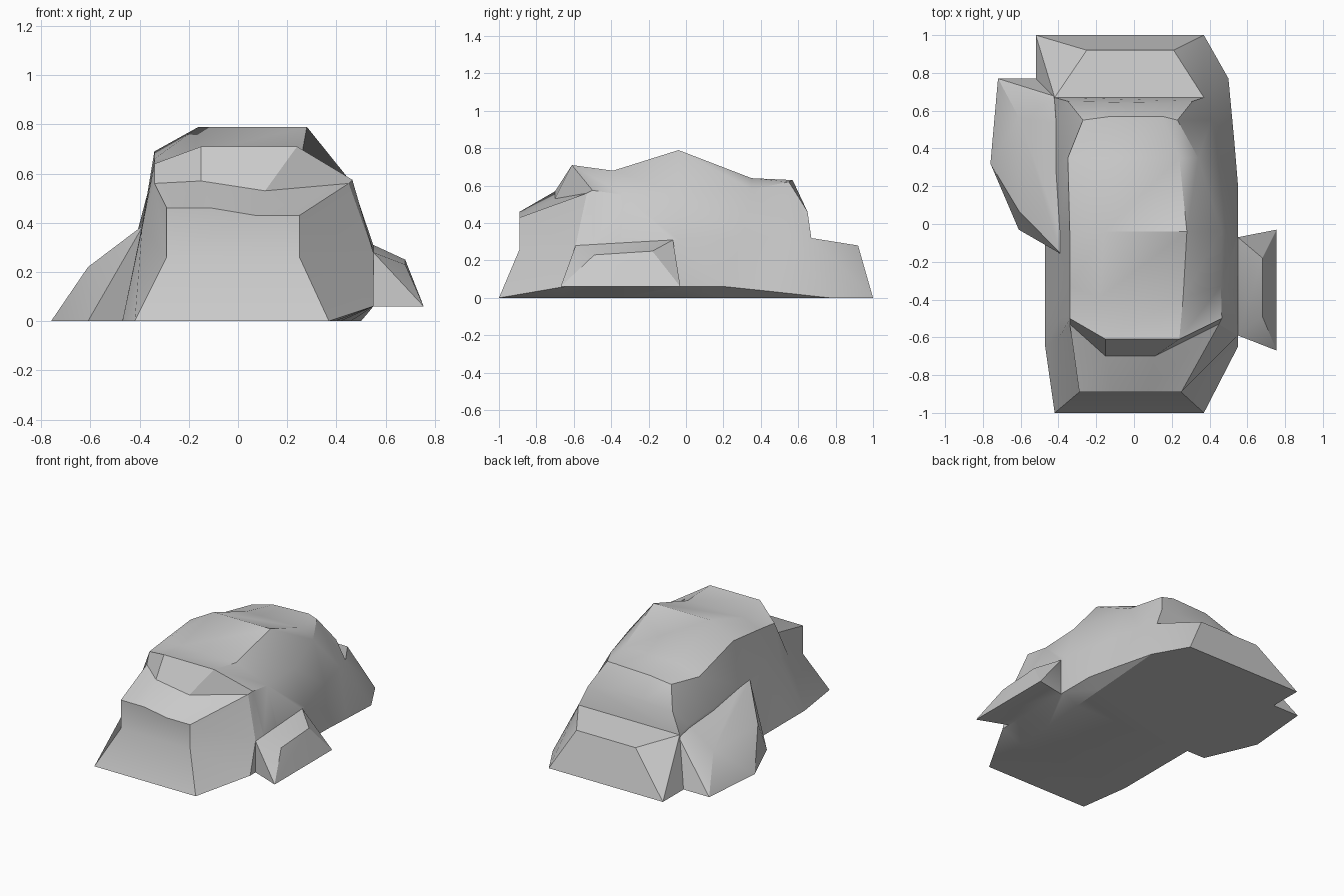
import bpy, bmesh
from math import radians

if "Cube" in bpy.data.objects:
    bpy.data.objects.remove(bpy.data.objects["Cube"])


def finish(bm, name):
    bmesh.ops.remove_doubles(bm, verts=bm.verts, dist=0.002)
    bmesh.ops.recalc_face_normals(bm, faces=bm.faces)
    me = bpy.data.meshes.new(name)
    bm.to_mesh(me)
    bm.free()
    ob = bpy.data.objects.new(name, me)
    bpy.context.collection.objects.link(ob)
    return ob


def hull(name, pts):
    bm = bmesh.new()
    vs = [bm.verts.new(p) for p in pts]
    res = bmesh.ops.convex_hull(bm, input=vs)
    loose = {g for g in res["geom_interior"] + res["geom_unused"]
             if isinstance(g, bmesh.types.BMVert)}
    bmesh.ops.delete(bm, geom=list(loose), context='VERTS')
    return finish(bm, name)


# Main boulder: arches from front to back.
# Each: y of (ground, flank, shoulder, crown), then x,z of
# left flank, left shoulder, crown left, crown right, right shoulder, right flank
ARCHES = [
    ((-1.0, -.89, -.89, -.89), [(-.29, .26), (-.29, .46), (-.11, .46), (.07, .43), (.25, .43), (.25, .26)]),
    ((-.65, -.59, -.53, -.70), [(-.39, .38), (-.34, .56), (-.15, .57), (.11, .53), (.45, .56), (.55, .28)]),
    ((-.50, -.50, -.50, -.61), [(-.39, .39), (-.34, .64), (-.15, .71), (.24, .71), (.465, .575), (.55, .28)]),
    ((-.35, -.35, -.33, -.39), [(-.39, .39), (-.34, .66), (-.18, .68), (.26, .68), (.46, .55), (.55, .29)]),
    ((-.04, -.04, -.04, -.04), [(-.39, .39), (-.34, .69), (-.16, .79), (.28, .79), (.465, .56), (.55, .31)]),
    ((.21, .30, .35, .35), [(-.41, .36), (-.35, .59), (-.18, .64), (.24, .64), (.34, .58), (.47, .32)]),
    ((.45, .55, .55, .57), [(-.41, .34), (-.27, .59), (-.12, .62), (.15, .63), (.23, .62), (.41, .33)]),
    ((.77, .67, .65, .64), [(-.42, .32), (-.35, .46), (-.12, .48), (.15, .48), (.31, .46), (.37, .32)]),
]
bm = bmesh.new()
rings = []
for i, ((yg, yf, ys, yc), prof) in enumerate(ARCHES):
    base = [(-.42 if i == 0 else -.47, yg, 0)]
    base += [(x, y, z) for (x, z), y in zip(prof, (yf, ys, yc, yc, ys, yf))]
    under = .37 + .13 * (yg + 1) / 1.77            # undercut along the right foot
    low = {0: (.37, 0), 6: (.53, .035), 7: (.50, 0)}.get(i, (.55, .06))
    base += [(low[0], yg, low[1]), (under, yg, 0)]
    rings.append([bm.verts.new(p) for p in base])
n = len(rings[0])
for a, b in zip(rings, rings[1:]):
    for j in range(n):
        k = (j + 1) % n
        bm.faces.new((a[j], a[k], b[k], b[j]))
for r in (rings[0], rings[-1]):                    # end walls
    bm.faces.new(r[1:7])
    bm.faces.new((r[0], r[1], r[6], r[7], r[8]))
boulder = finish(bm, "boulder")

# Low ledge at the back
back = hull("back_ledge", [
    (-.52, 1, 0), (.37, 1, 0), (.50, .77, 0), (-.52, .77, 0), (-.25, .92, .28), (.21, .92, .28),
    (-.42, .67, .32), (.37, .67, .32), (-.35, .6, .02), (.35, .6, .02), (-.4, .6, 0), (.4, .6, 0)])

# Outcrop leaning on the left flank
left = hull("left_outcrop", [
    (-.72, .77, 0), (-.76, .32, 0), (-.61, -.03, 0), (-.45, -.03, 0), (-.61, .565, .22), (-.61, .07, .22),
    (-.385, -.16, .39), (-.40, .67, .32), (-.5, .77, 0), (-.3, .05, .1), (-.3, .6, .1), (-.3, .6, 0)])

# Small outcrop on the right flank
right = hull("right_outcrop", [
    (.755, -.67, .06), (.755, -.03, .06), (.68, -.49, .23), (.68, -.18, .25), (.55, -.59, .28),
    (.55, -.07, .31), (.55, -.59, .06), (.55, -.07, .06), (.45, -.5, .12), (.45, -.15, .12)])

# Fuse everything into one solid
bpy.context.view_layer.objects.active = boulder
boulder.select_set(True)
for part in (back, left, right):
    m = boulder.modifiers.new("fuse", 'BOOLEAN')
    m.operation, m.solver, m.object = 'UNION', 'EXACT', part
    bpy.ops.object.modifier_apply(modifier=m.name)
    bpy.data.objects.remove(part)
bpy.ops.object.shade_smooth_by_angle(angle=radians(28))
